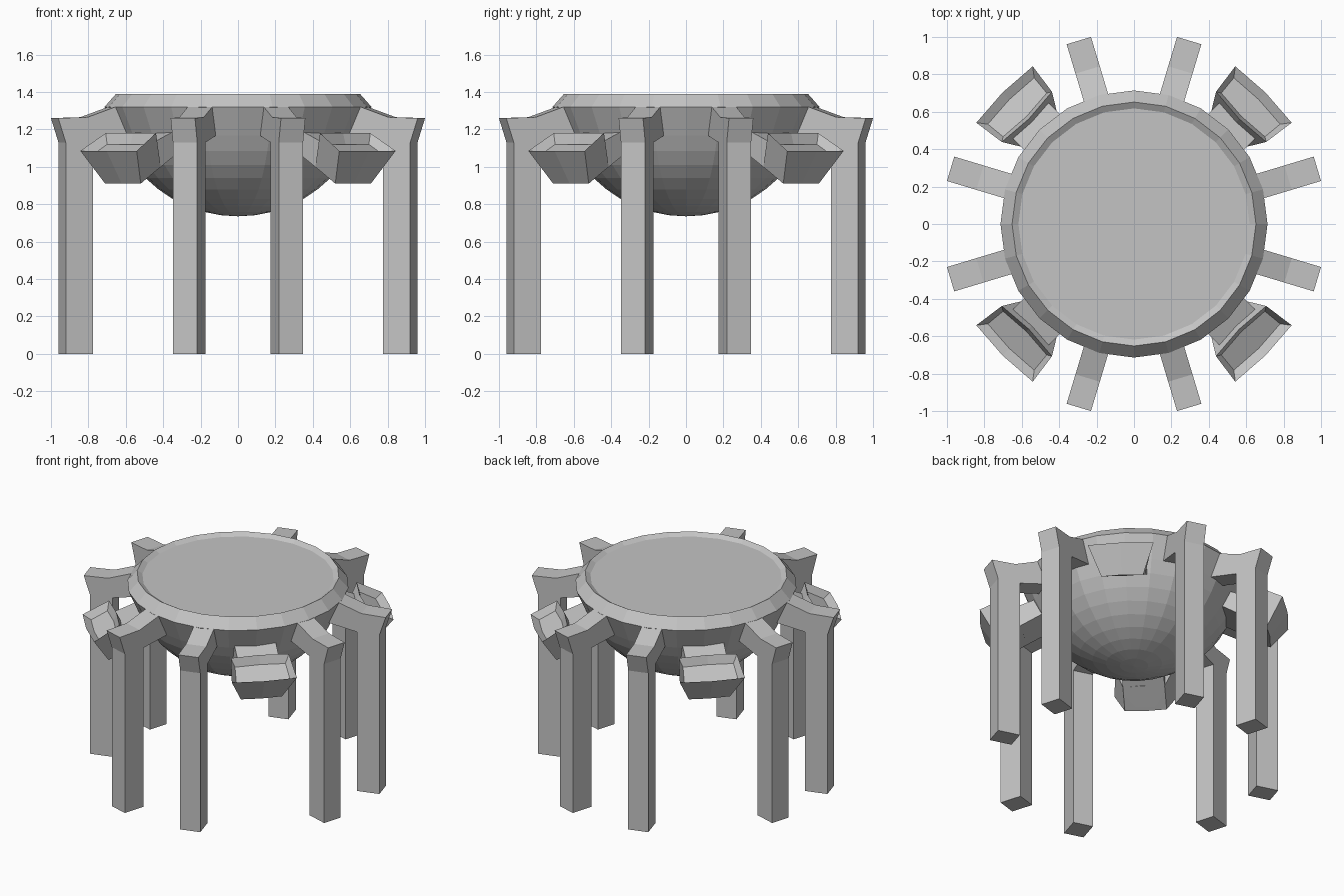
import bpy, bmesh, math

cube = bpy.data.objects.get("Cube")
if cube:
    bpy.data.objects.remove(cube, do_unlink=True)

# One plain grey material
grey = bpy.data.materials.new("plain_grey")
grey.use_nodes = True
COLOUR = (0.55, 0.55, 0.55, 1)
grey.diffuse_color = COLOUR
grey.node_tree.nodes["Principled BSDF"].inputs["Base Color"].default_value = COLOUR


def make_object(name, bm, angle=0):
    bmesh.ops.recalc_face_normals(bm, faces=bm.faces)
    mesh = bpy.data.meshes.new(name)
    bm.to_mesh(mesh)
    bm.free()
    mesh.materials.append(grey)
    obj = bpy.data.objects.new(name, mesh)
    obj.rotation_euler.z = math.radians(angle)
    bpy.context.collection.objects.link(obj)
    return obj


def skin(name, loops, angle=0):
    """Join equal closed loops in order and cap both ends."""
    bm = bmesh.new()
    rings = [[bm.verts.new(p) for p in loop] for loop in loops]
    n = len(rings[0])
    for a, b in zip(rings, rings[1:]):
        for i in range(n):
            j = (i + 1) % n
            bm.faces.new((a[i], a[j], b[j], b[i]))
    bm.faces.new(rings[0])
    bm.faces.new(rings[-1])
    return make_object(name, bm, angle)


def plate(name, profile, half_width, angle):
    """Extrude a radius/height profile sideways."""
    return skin(name, [[(r, s * half_width, z) for r, z in profile] for s in (-1, 1)], angle)


# Bowl: faceted hemisphere, bevelled rim and slightly sunken top
SEGMENTS, RADIUS, CENTRE = 24, 0.70, 1.435
profile = [(RADIUS * math.cos(a), CENTRE - RADIUS * math.sin(a))
           for a in (math.radians(7.5 * k) for k in range(11, 2, -1))]
profile += [(0.714, 1.32), (0.652, 1.39), (0.618, 1.37)]
turns = [2 * math.pi * i / SEGMENTS for i in range(SEGMENTS)]
bowl = skin("bowl", [[(r * math.cos(t), r * math.sin(t), z) for t in turns]
                     for r, z in profile])
bm = bmesh.new()
bm.from_mesh(bowl.data)
bm.faces.ensure_lookup_table()
lowest = min(bm.faces, key=lambda f: f.calc_center_median().z)
tip = bmesh.ops.poke(bm, faces=[lowest])["verts"][0]
tip.co.z = CENTRE - RADIUS
bm.to_mesh(bowl.data)
bm.free()

# Legs: a post with a flared head and an arm reaching the rim
LEG = [(0.83, 0), (0.982, 0), (0.982, 1.13), (1.024, 1.26), (0.86, 1.265),
       (0.705, 1.32), (0.62, 1.32), (0.62, 1.17), (0.83, 1.13)]
for quarter in range(4):
    for side, offset in (("first", -16.75), ("second", 16.75)):
        plate(f"leg_{quarter + 1}_{side}", LEG, 0.068, 90 * quarter + offset)


def tray_loop(inner, outer, inner_width, outer_width, bulge):
    """Six points around the tray, with the long sides bowed."""
    (ri, zi), (ro, zo) = inner, outer
    return [(ro, -outer_width, zo), (ro + bulge, 0, zo), (ro, outer_width, zo),
            (ri, inner_width, zi), (ri - bulge, 0, zi), (ri, -inner_width, zi)]


# Tilted trays on the diagonals, each on a short bracket
BRACKET = [(0.56, 1.20), (0.62, 1.19), (0.80, 1.12), (0.85, 0.925), (0.56, 1.09)]
for quarter in range(4):
    turn = 45 + 90 * quarter
    skin(f"tray_{quarter + 1}", [
        tray_loop((0.72, 1.00), (0.87, 0.91), 0.135, 0.135, 0.01),
        tray_loop((0.81, 1.18), (0.979, 1.085), 0.19, 0.213, 0.015),
        tray_loop((0.825, 1.12), (0.93, 1.06), 0.165, 0.175, 0.012),
    ], turn)
    plate(f"tray_bracket_{quarter + 1}", BRACKET, 0.135, turn)
